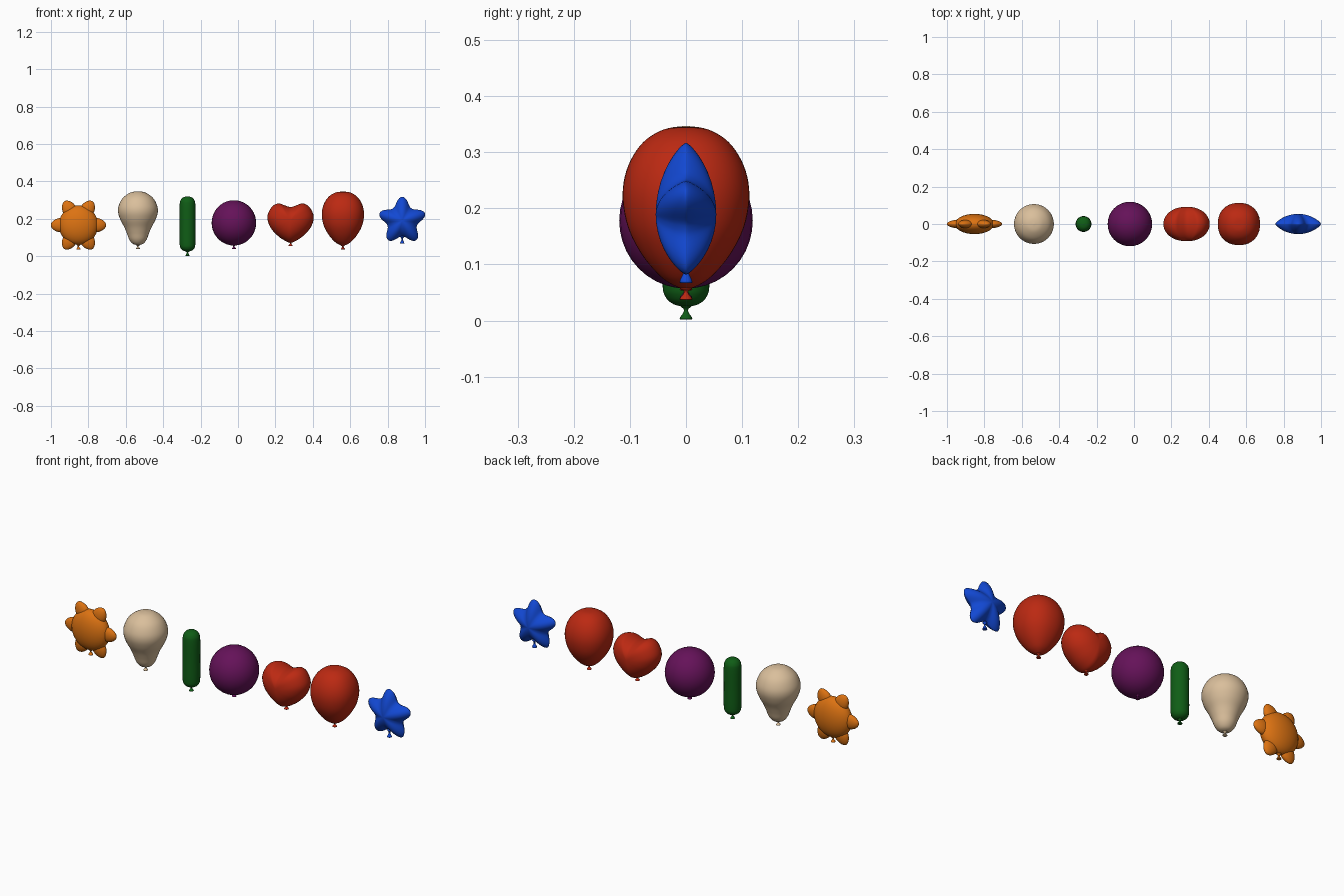
import bpy, bmesh, math
from mathutils import Matrix, Vector

cube = bpy.data.objects.get("Cube")
if cube:
    bpy.data.objects.remove(cube, do_unlink=True)


def material(name, rgb):
    m = bpy.data.materials.new(name)
    m.use_nodes = True
    m.diffuse_color = (*rgb, 1)
    m.node_tree.nodes["Principled BSDF"].inputs["Base Color"].default_value = (*rgb, 1)
    return m


orange = material("orange", (0.72, 0.17, 0.006))
beige = material("beige", (0.70, 0.52, 0.33))
green = material("green", (0.005, 0.11, 0.008))
purple = material("purple", (0.13, 0.006, 0.10))
red = material("red", (0.50, 0.022, 0.006))
blue = material("blue", (0.006, 0.065, 0.65))


def finish(bm, name, mat, loc):
    bmesh.ops.remove_doubles(bm, verts=bm.verts, dist=1e-5)
    bmesh.ops.recalc_face_normals(bm, faces=bm.faces)
    for f in bm.faces:
        f.smooth = True
    me = bpy.data.meshes.new(name)
    bm.to_mesh(me)
    bm.free()
    me.materials.append(mat)
    ob = bpy.data.objects.new(name, me)
    ob.location = loc
    bpy.context.collection.objects.link(ob)
    return ob


def smooth_path(points, steps=5, closed=False):
    """Spline through a few control points."""
    p = [Vector(q) for q in points]
    n = len(p)
    pick = (lambda i: p[i % n]) if closed else (lambda i: p[max(0, min(n - 1, i))])
    out = []
    for i in range(n if closed else n - 1):
        a, b, c, d = (pick(i + k) for k in (-1, 0, 1, 2))
        for s in range(steps):
            t = s / steps
            out.append(0.5 * (2 * b + (c - a) * t + (2 * a - 5 * b + 4 * c - d) * t * t
                              + (3 * b - a - 3 * c + d) * t ** 3))
    return out if closed else out + [p[-1]]


def skin(bm, rings):
    """Bridge equal rings of points into a closed skin."""
    loops = [[bm.verts.new(co) for co in ring] for ring in rings]
    for a, b in zip(loops, loops[1:]):
        for i in range(len(a)):
            j = (i + 1) % len(a)
            bm.faces.new((a[i], a[j], b[j], b[i]))


def lathe(name, mat, x, profile, power=2.0, segs=40, steps=5):
    """Revolve (radius, z) points; a power above 2 squares the section a little."""
    rings = []
    for r, z in smooth_path(profile, steps):
        ring = []
        for i in range(segs):
            c, s = math.cos(math.tau * i / segs), math.sin(math.tau * i / segs)
            k = max(r, 0) / (abs(c) ** power + abs(s) ** power) ** (1 / power)
            ring.append((k * c, k * s, z))
        rings.append(ring)
    bm = bmesh.new()
    skin(bm, rings)
    return finish(bm, name, mat, (x, 0, 0))


def puffed(name, mat, loc, outline, depth, curve, edge=2.0, levels=10):
    """Inflate a closed front outline (x, z) towards both front and back."""
    rings = []
    for i in range(2 * levels + 1):
        a = math.pi * i / (2 * levels)
        t = math.sin(a)
        y = depth * max(0, 1 - t ** edge) ** curve * (-1 if i < levels else 1)
        rings.append([(q[0] * t, y, q[1] * t) for q in outline])
    bm = bmesh.new()
    skin(bm, rings)
    return finish(bm, name, mat, loc)


def ellipsoid(name, mat, loc, size, turn=0.0, taper=0.0):
    """Stretched ball, narrowed towards its +x end, then turned in the front plane."""
    bm = bmesh.new()
    bmesh.ops.create_uvsphere(bm, u_segments=32, v_segments=20, radius=1)
    for v in bm.verts:
        k = 1 - taper * v.co.x
        v.co = Vector((v.co.x * size[0], v.co.y * size[1] * k, v.co.z * size[2] * k))
    bmesh.ops.rotate(bm, verts=bm.verts, matrix=Matrix.Rotation(-turn, 3, "Y"))
    return finish(bm, name, mat, loc)


def nozzle(name, mat, x, low, high):
    h = high - low
    lathe(name, mat, x, [(0, low), (0.0105, low), (0.010, low + 0.18 * h), (0.0045, low + 0.5 * h),
                         (0.0045, low + 0.75 * h), (0.011, high), (0, high + 0.006)],
          segs=16, steps=3)


# Flower balloon: flat round body with six petals
fx, fz = -0.853, 0.166
ellipsoid("flower_body", orange, (fx, 0, fz), (0.105, 0.054, 0.105))
for i in range(6):
    a = math.tau * i / 6
    pos = (fx + 0.105 * math.cos(a), 0, fz + 0.105 * math.sin(a))
    ellipsoid("flower_petal_%d" % (i + 1), orange, pos, (0.043, 0.021, 0.037), a, 0.2)
nozzle("flower_nozzle", orange, fx, 0.035, 0.062)

# Pear balloon
lathe("pear_body", beige, -0.535,
      [(0, 0.347), (0.04, 0.340), (0.080, 0.312), (0.102, 0.272), (0.106, 0.235), (0.094, 0.195),
       (0.073, 0.155), (0.059, 0.122), (0.046, 0.088), (0.027, 0.066), (0, 0.058)])
nozzle("pear_nozzle", beige, -0.535, 0.039, 0.060)

# Long balloon
lathe("long_body", green, -0.27,
      [(0, 0.320), (0.022, 0.315), (0.037, 0.299), (0.042, 0.270), (0.042, 0.17),
       (0.042, 0.070), (0.037, 0.043), (0.022, 0.029), (0, 0.024)])
nozzle("long_nozzle", green, -0.27, 0.002, 0.027)

# Round balloon
ellipsoid("round_body", purple, (-0.022, 0, 0.178), (0.119, 0.119, 0.121))
nozzle("round_nozzle", purple, -0.022, 0.039, 0.060)

# Heart balloon: mirrored half outline, top dip to bottom tip
half = [(0.035, 0.083), (0.065, 0.092), (0.100, 0.074), (0.124, 0.022), (0.108, -0.036),
        (0.066, -0.083), (0.025, -0.110)]
outline = [(0, 0.073)] + half + [(0, -0.118)] + [(-x, z) for x, z in reversed(half)]
puffed("heart_body", red, (0.281, 0, 0.19), smooth_path(outline, 4, True), 0.092, 0.5, 2.2)
nozzle("heart_nozzle", red, 0.281, 0.054, 0.076)

# Teardrop balloon
lathe("teardrop_body", red, 0.561,
      [(0, 0.345), (0.038, 0.341), (0.076, 0.318), (0.103, 0.276), (0.113, 0.225), (0.104, 0.168),
       (0.079, 0.118), (0.045, 0.078), (0.016, 0.060), (0, 0.057)], power=2.2)
nozzle("teardrop_nozzle", red, 0.561, 0.037, 0.058)

# Star balloon: five soft points on a lens section
star = []
for i in range(100):
    a = math.tau * i / 100
    r = 0.083 + 0.045 * ((1 + math.cos(5 * a)) / 2) ** 1.3
    star.append((r * math.sin(a), r * math.cos(a)))
puffed("star_body", blue, (0.878, 0, 0.189), star, 0.054, 0.78)
nozzle("star_nozzle", blue, 0.878, 0.067, 0.104)
